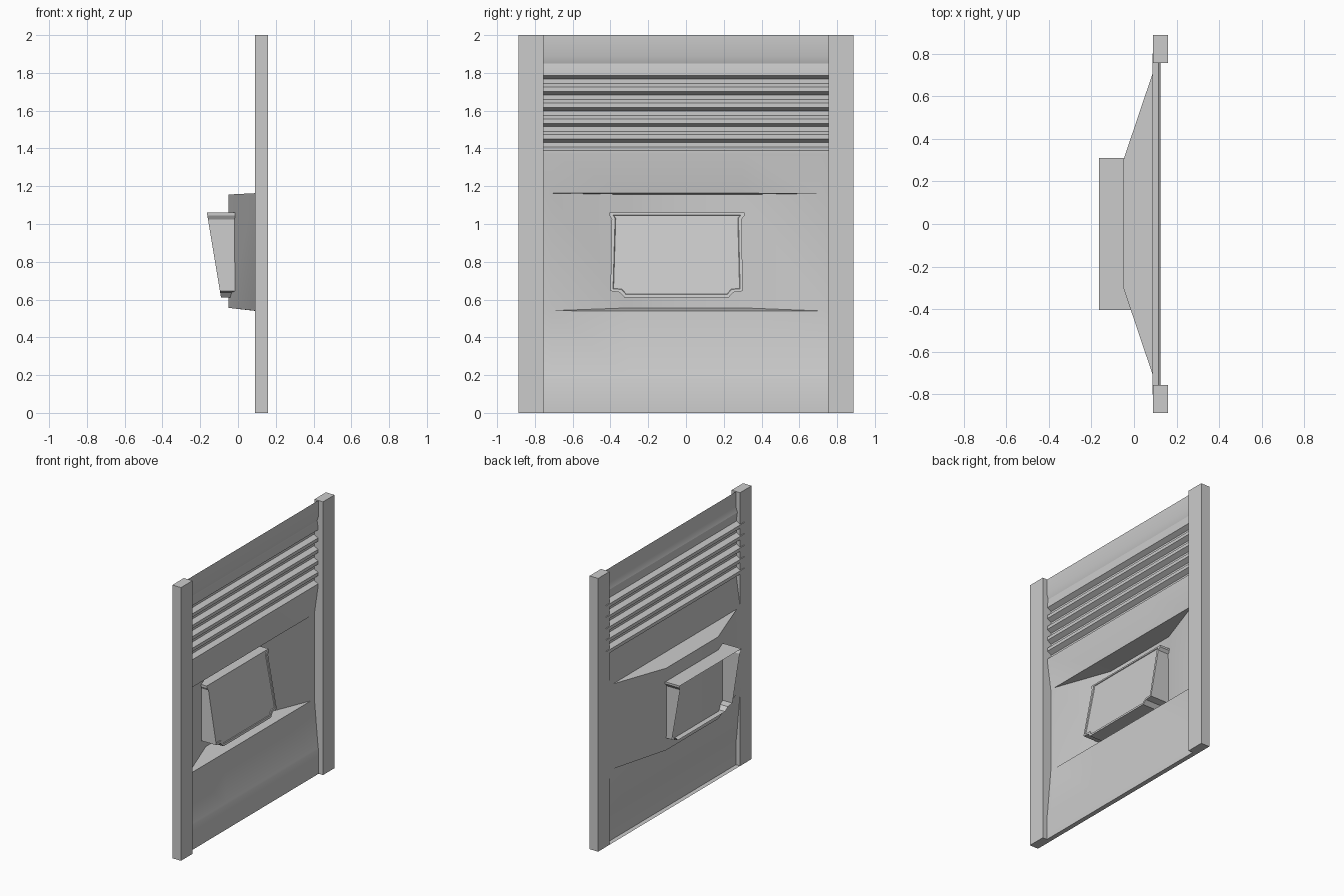
import bpy, bmesh

if "Cube" in bpy.data.objects:
    bpy.data.objects.remove(bpy.data.objects["Cube"])


def make(name, bm, angle=None):
    bmesh.ops.recalc_face_normals(bm, faces=bm.faces)
    me = bpy.data.meshes.new(name)
    bm.to_mesh(me)
    bm.free()
    ob = bpy.data.objects.new(name, me)
    bpy.context.collection.objects.link(ob)
    if angle:
        bpy.context.view_layer.objects.active = ob
        ob.select_set(True)
        bpy.ops.object.shade_smooth_by_angle(angle=angle)
        ob.select_set(False)
    return ob


def box(name, lo, hi):
    bm = bmesh.new()
    bmesh.ops.create_cube(bm, size=1)
    for v in bm.verts:
        v.co = [(a + b) / 2 + c * (b - a) for a, b, c in zip(lo, hi, v.co)]
    return make(name, bm)


# side posts
for side, s in (("left", -1), ("right", 1)):
    y0, y1 = sorted((s * 0.755, s * 0.888))
    box(side + "_post", (0.09, y0, 0), (0.16, y1, 2))

# sheet panel: side profile (outer x, z, pocket depth), swept across the width
profile = [(0.122, 2, 0), (0.125, 1.89, 0), (0.112, 1.85, 0), (0.12, 1.80, 0)]
for i in range(5):  # pressed ribs
    z = 1.785 - i * 0.084
    profile += [(0.12, z, 0), (0.086, z - 0.018, 0),
                (0.086, z - 0.042, 0), (0.12, z - 0.06, 0)]
profile += [(0.12, 1.37, 0), (0.09, 1.163, 0), (0.09, 1.162, 1),  # pocket top
            (0.09, 0.541, 1), (0.09, 0.54, 0),                  # pocket bottom
            (0.12, 0.19, 0), (0.124, 0.18, 0), (0.124, 0, 0), (0.09, 0, 0)]
columns = [(-0.8, 0), (-0.715, 0), (-0.3, 1), (0.3, 1), (0.715, 0), (0.8, 0)]
bm = bmesh.new()
rows = []
for x, z, depth in profile:
    row = []
    for y, amount in columns:
        d = depth * amount
        dz = d * (-0.006 if z > 1 else 0.015)
        row.append(bm.verts.new((x - 0.14 * d, y, z + dz)))
    rows.append(row)
for a, b in zip(rows, rows[1:]):
    for i in range(len(columns) - 1):
        bm.faces.new((a[i], a[i + 1], b[i + 1], b[i]))
bmesh.ops.remove_doubles(bm, verts=bm.verts, dist=0.002)
make("pressed_panel", bm, 0.4)

# slanted tray through the panel, open towards -x
outline = [(-0.405, 1.06), (-0.405, 1.045), (-0.393, 1.025), (-0.4, 0.645),
           (-0.35, 0.638), (-0.325, 0.61), (0.225, 0.61), (0.25, 0.638),
           (0.3, 0.645), (0.295, 1.025), (0.31, 1.045), (0.31, 1.06)]
bm = bmesh.new()
back = [bm.verts.new((-0.165 + (1.06 - z) * 0.167, y, z)) for y, z in outline]
front = [bm.verts.new((0.03 + (1.06 - z) * 0.178, y, z)) for y, z in outline]
n = len(outline)
for i in range(n):
    j = (i + 1) % n
    bm.faces.new((back[i], back[j], front[j], front[i]))
face = bm.faces.new(front)
bmesh.ops.recalc_face_normals(bm, faces=bm.faces)
bmesh.ops.inset_region(bm, faces=[face], thickness=0.018, depth=0)
bmesh.ops.inset_region(bm, faces=[face], thickness=0.004, depth=-0.005)
make("recessed_tray", bm)
